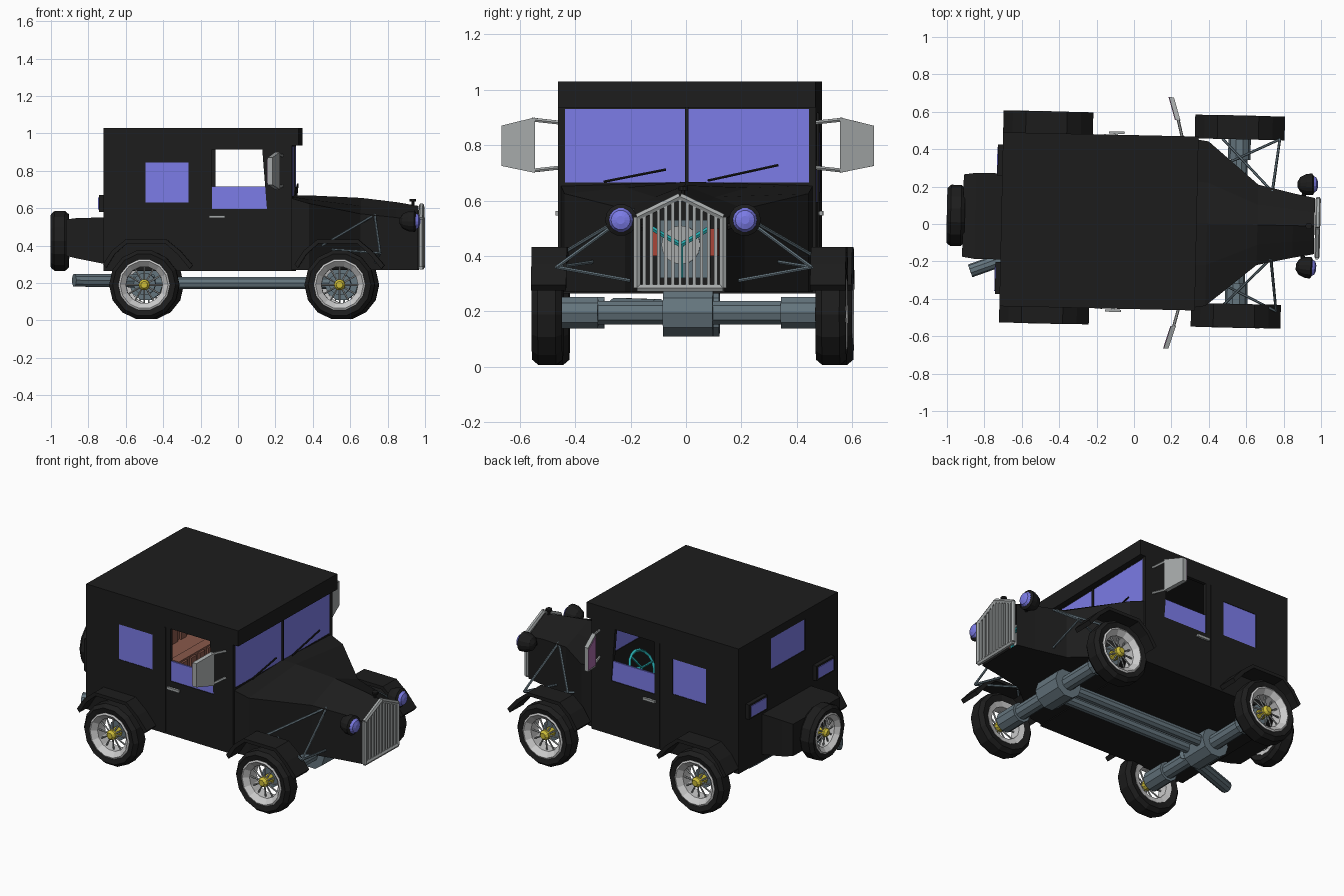
import bpy, bmesh
from math import sin, cos, pi
from mathutils import Vector, Matrix

if "Cube" in bpy.data.objects:
    bpy.data.objects.remove(bpy.data.objects["Cube"])

def mat(name, r, g, b):
    m = bpy.data.materials.new(name)
    m.diffuse_color = (r, g, b, 1)
    m.use_nodes = True
    m.node_tree.nodes["Principled BSDF"].inputs["Base Color"].default_value = m.diffuse_color
    return m

BLACK = mat("black", .012, .012, .012)
GLASS = mat("blue_glass", .2, .2, .8)
STEEL = mat("slate_steel", .13, .18, .21)
CHROME = mat("grey_metal", .38, .4, .4)
WHITE = mat("white_rim", .8, .8, .8)
YELLOW = mat("yellow_hub", .6, .5, .04)
BROWN = mat("brown_leather", .25, .1, .07)
TEAL = mat("teal", .02, .4, .42)
RED = mat("red", .4, .06, .04)
PINK = mat("mirror_glass", .4, .15, .4)

def loft(name, rings, m, caps=True, loop=False, M=Matrix()):
    """Skin a list of closed point rings."""
    bm = bmesh.new()
    vs = [[bm.verts.new(M @ Vector(p)) for p in ring] for ring in rings]
    n = len(vs[0])
    pairs = list(zip(vs, vs[1:])) + ([(vs[-1], vs[0])] if loop else [])
    for a, b in pairs:
        for i in range(n):
            j = (i + 1) % n
            bm.faces.new((a[i], a[j], b[j], b[i]))
    if caps and not loop:
        bm.faces.new(vs[0])
        bm.faces.new(vs[-1])
    bmesh.ops.recalc_face_normals(bm, faces=bm.faces)
    me = bpy.data.meshes.new(name)
    bm.to_mesh(me)
    bm.free()
    me.materials.append(m)
    ob = bpy.data.objects.new(name, me)
    bpy.context.collection.objects.link(ob)
    return ob

def prism(name, pts, y0, y1, m):
    """Extrude an x-z outline along y."""
    return loft(name, [[(x, y, z) for x, z in pts] for y in (y0, y1)], m)

def box(name, x0, x1, y0, y1, z0, z1, m):
    return prism(name, [(x0, z0), (x1, z0), (x1, z1), (x0, z1)], y0, y1, m)

def lathe(name, prof, m, M, n=14, loop=False):
    """Spin (radius, height) points round local z, then place with M."""
    rings = [[(r * cos(2 * pi * i / n), r * sin(2 * pi * i / n), h) for i in range(n)] for r, h in prof]
    return loft(name, rings, m, not loop, loop, M)

def aim(p, d):
    return Matrix.Translation(p) @ Vector(d).to_track_quat('Z', 'Y').to_matrix().to_4x4()

def tube(name, p, q, r, m, n=10):
    d = Vector(q) - Vector(p)
    return lathe(name, [(r, 0), (r, d.length)], m, aim(p, d), n)

def cut(ob, cutters):
    for c in cutters:
        c.hide_render = True
        mod = ob.modifiers.new("cut", 'BOOLEAN')
        mod.operation, mod.solver, mod.object = 'DIFFERENCE', 'EXACT', c
        bpy.context.view_layer.objects.active = ob
        bpy.ops.object.modifier_apply(modifier=mod.name)
        bpy.data.objects.remove(c)

# cabin shell with overhanging roof and window openings
cabin = prism("cabin", [(-.71, .265), (.30, .265), (.30, .935), (.335, .935), (.335, 1.03), (-.71, 1.03)], -.465, .465, BLACK)
door_win = [(-.13, .595), (.165, .595), (.14, .915), (-.13, .915)]
cut(cabin, [box("c1", -.69, .285, -.445, .445, .29, 1.005, BLACK),
            prism("c2", door_win, -.6, .6, BLACK),
            box("c3", -.485, -.255, -.6, .6, .63, .845, BLACK),
            box("c4", .2, .4, -.44, .44, .665, .93, BLACK),
            box("c5", -.8, -.6, -.16, .16, .79, .98, BLACK)])

# glass, handles, seams
for s in (-1, 1):
    side = "right" if s < 0 else "left"
    prism(side + "_door_glass", [(-.135, .59), (.17, .59), (.158, .715), (-.135, .715)], s * .45, s * .46, GLASS)
    box(side + "_rear_side_glass", -.488, -.252, s * .448, s * .462, .627, .848, GLASS)
    box(side + "_windscreen", .29, .298, s * .005, s * .442, .662, .933, GLASS)
    box(side + "_door_handle", -.145, -.06, s * .47, s * .482, .547, .562, CHROME)
    box(side + "_door_handle_post", -.11, -.095, s * .46, s * .474, .548, .56, CHROME)
    box(side + "_door_seam", -.168, -.162, s * .46, s * .468, .275, .915, BLACK)
    # tail lamps
    box(side + "_tail_lamp", -.735, -.705, s * .23, s * .40, .58, .67, BLACK)
    box(side + "_tail_lamp_glass", -.739, -.733, s * .245, s * .385, .592, .658, GLASS)
box("windscreen_divider", .285, .306, -.006, .006, .66, .94, BLACK)
box("rear_glass", -.706, -.696, -.162, .162, .788, .982, GLASS)
for i, (p, q) in enumerate([((-.30, .668), (-.075, .712)), ((.075, .672), (.33, .728))]):
    tube("wiper_%d" % i, (.312, *p), (.312, *q), .005, BLACK, 6)

# tapering bonnet, open at the grille
def nose(x, w, zs, za):
    return [(x, w, .27), (x, w, zs), (x, w * .5, (zs + za) / 2), (x, 0, za),
            (x, -w * .5, (zs + za) / 2), (x, -w, zs), (x, -w, .27)]
loft("bonnet", [nose(.29, .455, .655, .668), nose(.39, .44, .625, .668), nose(.66, .215, .57, .655),
                nose(.85, .172, .55, .632), nose(.965, .15, .53, .612)], BLACK, caps=False)

# grille with bars following the pointed top
frame = [(-.155, .285), (-.155, .54), (0, .615), (.155, .54), (.155, .285)]
GY = -.01
for i in range(5):
    a, b = frame[i], frame[(i + 1) % 5]
    tube("grille_frame_%d" % i, (.982, a[0] + GY, a[1]), (.982, b[0] + GY, b[1]), .014, CHROME, 6)
for i in range(-5, 6):
    y = i * .0258
    box("grille_bar_%d" % i, .972, .99, y - .006 + GY, y + .006 + GY, .285, .615 - abs(y) * .48, CHROME)
tube("radiator_cap_stem", (.935, 0, .6), (.935, 0, .645), .008, BLACK)
tube("radiator_cap", (.935, 0, .636), (.935, 0, .65), .018, BLACK)

# engine and fan behind the grille
box("engine_block", .45, .82, -.09, .09, .32, .53, STEEL)
for s in (-1, 1):
    box("engine_side", .5, .8, s * .09, s * .12, .4, .5, RED)
tube("fan_disc", (.82, GY, .44), (.85, GY, .44), .07, CHROME, 16)
for k in range(3):
    a = pi / 2 * 3 + k * 2 * pi / 3
    tube("fan_blade", (.865, GY, .44), (.865, GY + .12 * cos(a), .44 + .12 * sin(a)), .01, TEAL, 6)

# headlamps, bonnet braces, mirrors
for s in (-1, 1):
    side = "right" if s < 0 else "left"
    M = aim((.93, s * .222, .53), (1, s * .05, 0))
    lathe(side + "_headlamp", [(.015, -.06), (.04, -.045), (.056, -.01), (.058, .02), (.045, .028)], BLACK, M, 14)
    lathe(side + "_headlamp_lens", [(.045, .026), (.035, .042), (.015, .049)], GLASS, M, 14)
    tube(side + "_headlamp_bracket", (.9, s * .14, .5), (.915, s * .21, .52), .012, BLACK, 6)
    A, F, B, L = (.735, s * .18, .565), (.77, s * .46, .36), (.46, s * .46, .40), (.735, s * .16, .305)
    for i, (p, q) in enumerate([(A, F), (A, B), (L, F), ((.5, s * .33, .38), F)]):
        tube("%s_brace_%d" % (side, i), p, q, .007, STEEL, 6)
    def plate(dx, k=1.0):
        return [(x + dx, s * y, .80 + (z - .80) * k) for x, y, z in
                ((.222, .55, .90), (.185, .672, .87), (.185, .672, .725), (.222, .55, .70))]
    loft(side + "_mirror", [plate(-.012), plate(.014)], CHROME)
    loft(side + "_mirror_glass", [plate(-.015, .88), plate(-.011, .88)], PINK)
    for z0, z1 in ((.88, .892), (.72, .708)):
        tube(side + "_mirror_arm", (.25, s * .45, z0), (.222, s * .56, z1), .008, CHROME, 6)

# wheels
def wheel(name, p, d, k=1.0):
    M = aim(p, d) @ Matrix.Scale(k, 4)
    lathe(name + "_tyre", [(.125, -.045), (.168, -.055), (.188, -.032), (.188, .032), (.168, .055), (.125, .045)],
          BLACK, M, 14, True)
    lathe(name + "_rim", [(.138, .051), (.128, .056), (.098, .028), (.098, -.04), (.13, -.048)], WHITE, M, 14, True)
    lathe(name + "_hub", [(.03, -.03), (.03, .035), (.018, .05)], YELLOW, M, 10)
    for i in range(12):
        a = i * pi / 6
        tube(name + "_spoke", M @ Vector((.02 * cos(a), .02 * sin(a), .02)),
             M @ Vector((.102 * cos(a), .102 * sin(a), .01)), .005, CHROME, 5)

WY = .015
arch = [(-.24, .30), (-.19, .375), (-.12, .432), (.10, .432), (.175, .37), (.24, .295)]
for end, x in (("front", .555), ("rear", -.47)):
    wx = x if x > 0 else -.49
    for s in (-1, 1):
        name = "%s_%s" % (end, "right" if s < 0 else "left")
        wheel(name + "_wheel", (wx, s * .512 + WY, .19), (0, s, 0))
        under = [(px * .93, pz - .02) for px, pz in reversed(arch)]
        prism(name + "_mudguard", [(x + px, pz) for px, pz in arch + under], s * .44 + WY, s * .567 + WY, BLACK)
        tube(name + "_axle_end", (wx, s * .33 + WY, .195), (wx, s * .48 + WY, .195), .06, STEEL)
    # axle and differential
    tube(end + "_axle", (wx, -.45, .195), (wx, .48, .195), .045, STEEL)
    tube(end + "_differential", (wx, -.08, .195), (wx, .10, .195), .09, STEEL)
tube("drive_shaft", (-.49, .05, .2), (.555, .05, .2), .035, STEEL)
tube("torque_tube", (-.49, -.05, .2), (.555, -.05, .2), .035, STEEL)
tube("exhaust", (-.45, -.12, .21), (-.87, -.28, .215), .036, STEEL)

# boot box and spare wheel
loft("boot_box", [[(-.70, y, z) for y, z in ((-.215, .30), (.245, .30), (.245, .55), (-.215, .55))],
                  [(-.85, y, z) for y, z in ((-.215, .33), (.245, .33), (.245, .548), (-.215, .548))],
                  [(-.915, y, z) for y, z in ((-.205, .345), (.235, .345), (.235, .54), (-.205, .54))]], BLACK)
wheel("spare_wheel", (-.953, .015, .425), (-1, 0, 0), .87)

# seats with slatted cushions and steering wheel
for name, x, top in (("front_seat", -.12, .69), ("rear_seat", -.6, .80)):
    box(name + "_base", x, x + .26, -.4, .4, .3, .45, BROWN)
    box(name + "_back", x - .06, x, -.4, .4, .3, top, BROWN)
    for i in range(10):
        y = -.38 + i * .08
        box(name + "_slat", x - .01, x + .012, y, y + .05, .45, top - .01, BROWN)
M = aim((.15, .2, .58), (-1, 0, .5))
lathe("steering_wheel", [(.09, 0), (.1, .01), (.11, 0), (.1, -.01)], TEAL, M, 16, True)
tube("steering_column", (.15, .2, .58), (.28, .2, .515), .012, TEAL, 6)
for i in range(3):
    a = i * 2 * pi / 3
    tube("steering_spoke", (.15, .2, .58), M @ Vector((.1 * cos(a), .1 * sin(a), 0)), .007, TEAL, 5)

# the whole car stands slightly turned
turn = Matrix.Translation((0, .01, 0)) @ Matrix.Rotation(-.022, 4, 'Z')
for ob in bpy.context.scene.objects:
    ob.matrix_world = turn
